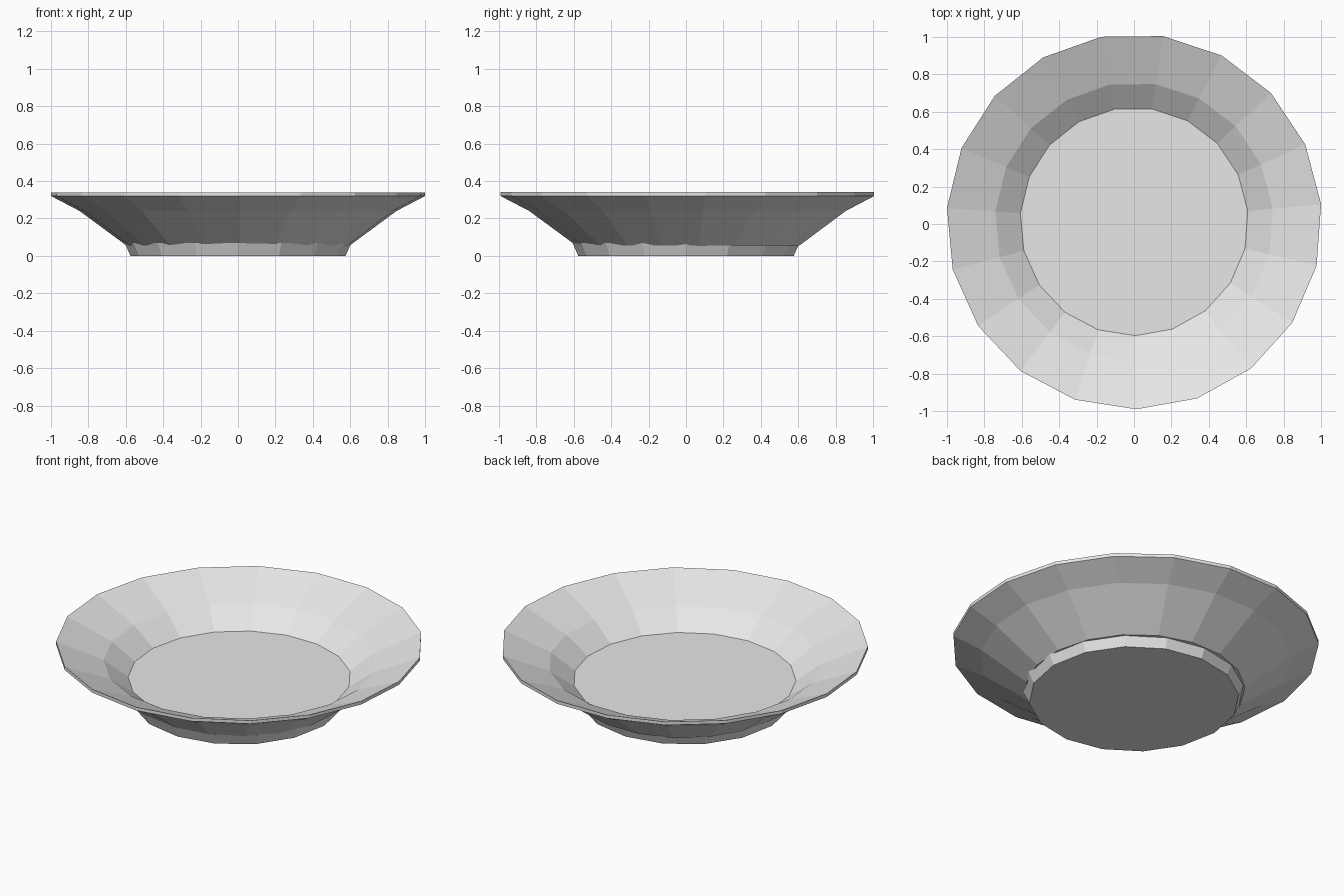
import bpy, bmesh, math

if "Cube" in bpy.data.objects:
    bpy.data.objects.remove(bpy.data.objects["Cube"])

grey = bpy.data.materials.new("pale grey")
grey.diffuse_color = (0.8, 0.8, 0.8, 1.0)
grey.use_nodes = True
grey.node_tree.nodes["Principled BSDF"].inputs["Base Color"].default_value = grey.diffuse_color


def lathe(name, profile, sides, start, center=(0.0, 0.0)):
    """Revolve an (r, z) profile into a flat-faced solid, capped at both ends."""
    bm = bmesh.new()
    rings = []
    for r, z in profile:
        ring = []
        for i in range(sides):
            a = start + 2 * math.pi * i / sides
            ring.append(bm.verts.new((center[0] + r * math.cos(a),
                                      center[1] + r * math.sin(a), z)))
        rings.append(ring)
    for lower, upper in zip(rings, rings[1:]):
        for i in range(sides):
            j = (i + 1) % sides
            bm.faces.new((lower[i], lower[j], upper[j], upper[i]))
    bm.faces.new(rings[0][::-1])
    bm.faces.new(rings[-1])
    bmesh.ops.recalc_face_normals(bm, faces=bm.faces)
    mesh = bpy.data.meshes.new(name)
    bm.to_mesh(mesh)
    bm.free()
    mesh.materials.append(grey)
    obj = bpy.data.objects.new(name, mesh)
    bpy.context.collection.objects.link(obj)
    return obj


# Dish: outer wall up to the thin rim, then the inner wall down to the floor
lathe("dish",
      [(0.60, 0.056), (0.85, 0.24), (1.0035, 0.32), (1.0035, 0.34),
       (0.744, 0.23), (0.61, 0.13)],
      19, math.radians(-89.4), (0.001, 0.013))

# Foot: low tapered base whose top sits inside the dish wall
lathe("foot", [(0.575, 0.0), (0.606, 0.07)], 16, 0.0)
